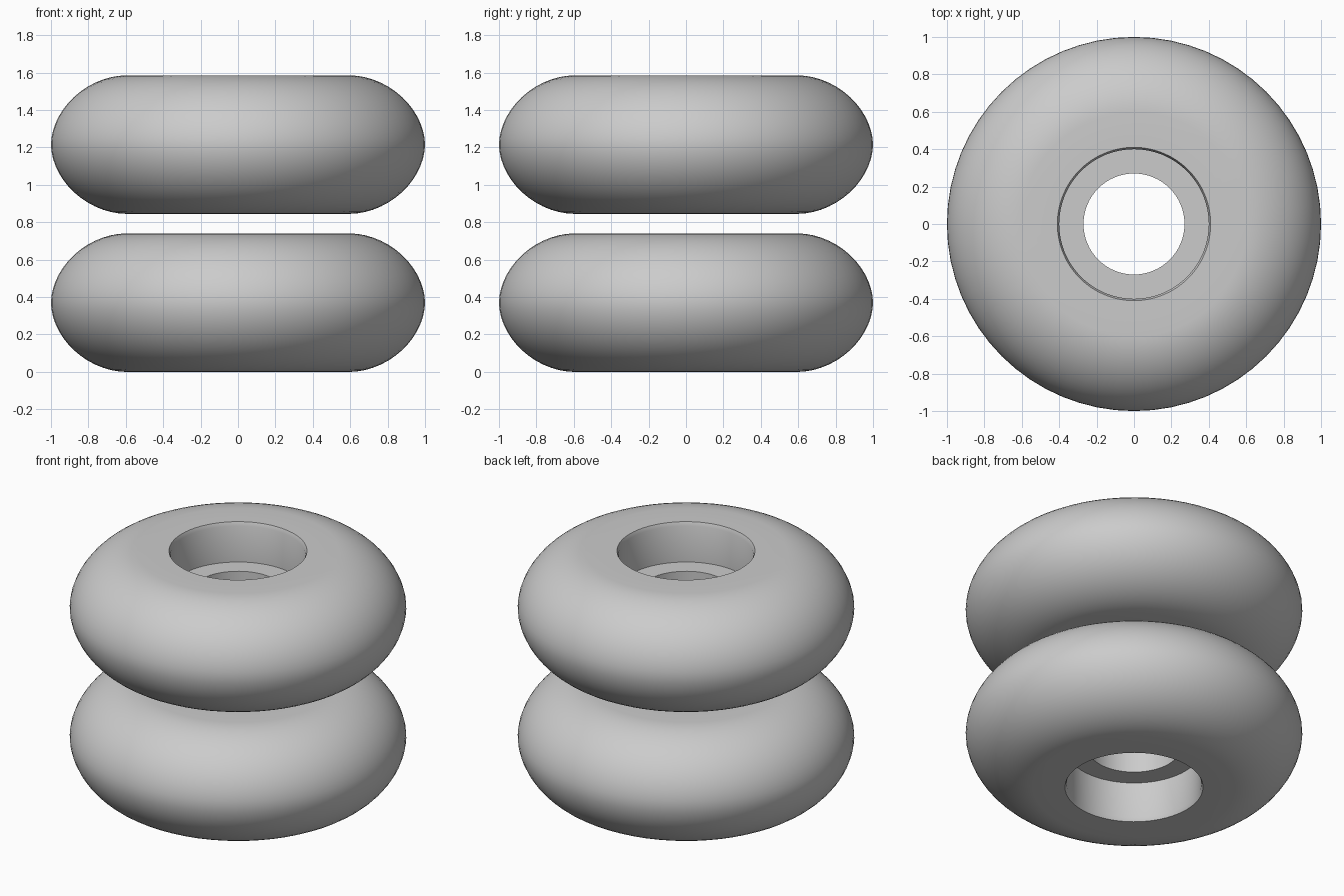
import bpy, bmesh, math

old = bpy.data.objects.get("Cube")
if old:
    bpy.data.objects.remove(old, do_unlink=True)

HALF = 0.37      # half the width of a wheel
SEGMENTS = 64

grey = bpy.data.materials.new("light grey")
grey.use_nodes = True
color = (0.6, 0.6, 0.6, 1)
grey.diffuse_color = color
grey.node_tree.nodes["Principled BSDF"].inputs["Base Color"].default_value = color


def lathe(name, profile, z):
    """Spin a closed (radius, height) profile about the vertical axis."""
    bm = bmesh.new()
    rings = []
    for i in range(SEGMENTS):
        a = 2 * math.pi * i / SEGMENTS
        rings.append([bm.verts.new((r * math.cos(a), r * math.sin(a), h))
                      for r, h in profile])
    n = len(profile)
    for i in range(SEGMENTS):
        here, there = rings[i], rings[(i + 1) % SEGMENTS]
        for j in range(n):
            k = (j + 1) % n
            bm.faces.new((here[j], there[j], there[k], here[k]))
    bmesh.ops.recalc_face_normals(bm, faces=bm.faces)
    mesh = bpy.data.meshes.new(name)
    bm.to_mesh(mesh)
    bm.free()
    mesh.materials.append(grey)
    obj = bpy.data.objects.new(name, mesh)
    bpy.context.collection.objects.link(obj)
    obj.location.z = z
    bpy.ops.object.select_all(action='DESELECT')
    obj.select_set(True)
    bpy.context.view_layer.objects.active = obj
    bpy.ops.object.shade_smooth_by_angle(angle=math.radians(30))
    return obj


# Upper half: bearing shoulder, seat wall, rim chamfer, flat side, rounded tread
upper = [(0.27, 0.11), (0.40, 0.11), (0.40, HALF - 0.024), (0.41, HALF), (0.47, HALF)]
STEPS = 14
for s in range(STEPS):
    t = math.pi / 2 * s / STEPS
    upper.append((0.60 + 0.40 * math.sin(t) ** 1.07, HALF * math.cos(t) ** 1.07))

# Mirror the half profile about the tread's widest ring
profile = upper + [(1.0, 0.0)] + [(r, -h) for r, h in reversed(upper)]

for name, z in (("lower_wheel", HALF), ("upper_wheel", 0.845 + HALF)):
    lathe(name, profile, z)
